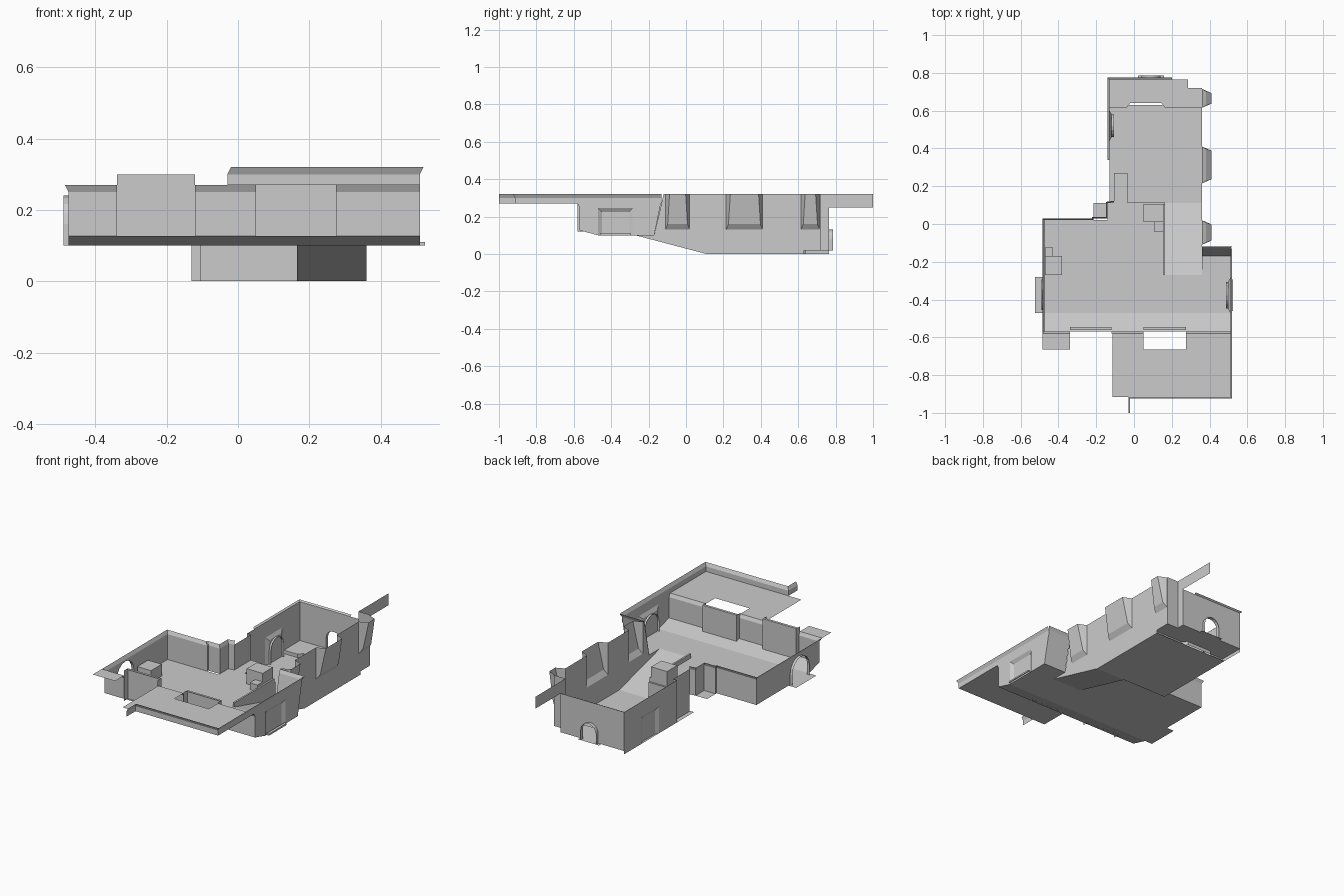
import bpy, bmesh, math
from mathutils import Vector

cube = bpy.data.objects.get("Cube")
if cube:
    bpy.data.objects.remove(cube, do_unlink=True)

stone = bpy.data.materials.new("plain grey")
stone.use_nodes = True
grey = (0.6, 0.6, 0.6, 1)
stone.diffuse_color = grey
stone.node_tree.nodes["Principled BSDF"].inputs["Base Color"].default_value = grey


def sheet(name, polygons):
    """Thin flat-faced surface made of any number of polygons."""
    bm = bmesh.new()
    for poly in polygons:
        bm.faces.new([bm.verts.new(p) for p in poly])
    bmesh.ops.remove_doubles(bm, verts=bm.verts, dist=0.0005)
    mesh = bpy.data.meshes.new(name)
    bm.to_mesh(mesh)
    bm.free()
    mesh.materials.append(stone)
    ob = bpy.data.objects.new(name, mesh)
    bpy.context.collection.objects.link(ob)
    return ob


def at_x(x, pts):
    return [(x, u, v) for u, v in pts]


def at_y(y, pts):
    return [(u, y, v) for u, v in pts]


def at_z(z, pts):
    return [(u, v, z) for u, v in pts]


def rect(a, b, c, d):
    return [(a, c), (b, c), (b, d), (a, d)]


def bridge(a, b):
    """Quads between two open point rows."""
    return [(a[i], a[i + 1], b[i + 1], b[i]) for i in range(len(a) - 1)]


def wall(name, path, levels):
    """Wall along a plan path; levels are (offset to the right, height)."""
    pts = [Vector(p) for p in path]
    normals = []
    for a, b in zip(pts, pts[1:]):
        d = (b - a).normalized()
        normals.append(Vector((d.y, -d.x)))
    rows = []
    for off, z in levels:
        row = []
        for i, p in enumerate(pts):
            n, m = normals[max(i - 1, 0)], normals[min(i, len(normals) - 1)]
            q = p + (n + m) * off / (1 + n.dot(m))
            row.append((q.x, q.y, z))
        rows.append(row)
    return sheet(name, [f for a, b in zip(rows, rows[1:]) for f in bridge(a, b)])


def block(name, x0, x1, y0, y1, z0, z1):
    base = rect(x0, x1, y0, y1)
    lo, hi = at_z(z0, base), at_z(z1, base)
    return sheet(name, bridge(lo + lo[:1], hi + hi[:1]) + [hi])


def arch(centre, width, z, height):
    """Outline of a round-topped opening from one foot to the other."""
    r = width / 2
    spring = z + height - r
    top = [(centre - r * math.cos(math.pi * i / 8), spring + r * math.sin(math.pi * i / 8))
           for i in range(9)]
    return [(centre - r, z)] + top + [(centre + r, z)]


def recess(name, x_out, x_in, y0, y1, z0, z1):
    """Tapered doorway recess, with a round arch standing around its back."""
    t = 0.02
    outer = at_x(x_out, [(y0, z0), (y0, z1), (y1, z1), (y1, z0)])
    inner = at_x(x_in, [(y0 + t, z0), (y0 + t, z1 - t), (y1 - t, z1 - t), (y1 - t, z0)])
    sheet(name, bridge(outer, inner) + [inner])
    ring = arch((y0 + y1) / 2, (y1 - y0) * 0.75, z0, z1 - z0 - t)
    d = 0.012 if x_out < x_in else -0.012
    sheet(name + "_arch", bridge(at_x(x_in, ring), at_x(x_in + d, ring)))


# Floors
sheet("main_floor", [at_z(0.10, [
    (-.475, -.47), (.51, -.47), (.51, -.17), (.36, -.17), (.36, -.27), (.165, -.27),
    (.165, .115), (-.105, .115), (-.14, .11), (-.14, .02), (-.475, .02)])])
sheet("sloped_floor_edge", [[(-.475, -.57, .127), (.51, -.57, .127), (.51, -.47, .1), (-.475, -.47, .1)]])
sheet("ramp", [[(.165, -.27, .1), (.36, -.27, .1), (.36, .11, 0), (.165, .11, 0)]])
sheet("ramp_side", [at_x(.165, [(-.27, .1), (.115, .1), (.115, 0), (.11, 0)])])
sheet("lower_floor", [at_z(0, rect(-.13, .36, .11, .63))])
sheet("ledge_front", [at_y(.115, rect(-.105, .165, 0, .1))])
block("side_ledge", -.105, -.035, .115, .27, 0, .1)

# Raised platform with a chamfered notch
edge = [(-.13, .615), (-.04, .615), (-.02, .64), (.145, .64), (.165, .615), (.36, .615)]
sheet("platform", [at_z(.02, edge + [(.36, .72), (.285, .72), (.285, .765), (-.13, .765)]),
                   *bridge(at_z(0, edge), at_z(.02, edge))])

# Main room walls with flared coping
sheet("left_wall", [at_x(-.475, [(-.57, .127), (-.47, .1)] + arch(-.375, .16, .1, .14)
                         + [(.02, .1), (.02, .25), (-.57, .25)])])
ring = arch(-.375, .16, .1, .14)
sheet("left_arch_reveal", bridge(at_x(-.475, ring), at_x(-.49, ring)))
sheet("left_threshold", [at_z(.1, rect(-.525, -.475, -.47, -.28))])
wall("main_back_wall", [(-.215, .02), (-.475, .02)], [(0, .1), (0, .25)])
wall("left_coping", [(-.215, .02), (-.475, .02), (-.475, -.57), (-.34, -.57)], [(0, .25), (.01, .27)])
wall("corner_wall", [(-.105, .115), (-.14, .11), (-.14, .03), (-.215, .03), (-.215, .02)],
     [(0, .1), (0, .25), (.008, .27)])
sheet("corner_threshold", [at_z(.1, rect(-.215, -.14, .03, .11))])

# Front wall between two inset bays
for i, (a, b) in enumerate([(-.475, -.34), (-.12, .05), (.275, .51)]):
    wall(f"front_wall_{i + 1}", [(a, -.57), (b, -.57)], [(0, .127), (0, .25), (.01, .27)])
for name, a, b, top in [("left_bay", -.34, -.12, .30), ("right_bay", .05, .275, .275)]:
    wall(name, [(a, -.58), (a, -.545), (b, -.545), (b, -.58)], [(0, .12), (0, top)])
    sheet(name + "_cap", [at_z(top, rect(a, b, -.56, -.545))])

# Outer deck and rim
sheet("left_deck", [at_z(.27, rect(-.485, -.34, -.665, -.58))])
sheet("right_deck", [at_z(.27, rect(*r)) for r in [
    (-.115, .05, -.665, -.58), (.275, .51, -.665, -.58), (-.115, .51, -.915, -.665)]])
wall("deck_rim", [(-.03, -1), (-.03, -.915), (.51, -.915), (.51, -.13)],
     [(0, .27), (0, .30), (.01, .32)])

# Right wall of the main room with its recess, and the leaning return
sheet("right_wall", [at_x(.51, [
    (-.57, .127), (-.47, .1), (-.47, .245), (-.285, .245), (-.285, .1), (-.17, .1),
    (-.135, .27), (-.58, .27), (-.57, .25)])])
recess("right_recess", .51, .498, -.47, -.285, .1, .245)
block("right_door_step", .51, .525, -.46, -.295, .1, .11)
sheet("return_wall", [[(.36, -.17, .1), (.51, -.17, .1), (.51, -.13, .30), (.36, -.13, .30)],
                      [(.36, -.13, .30), (.51, -.13, .30), (.52, -.12, .32), (.36, -.12, .32)]])

# Long right wall, notched for wedge-shaped window bays
bays = [(-.11, .02), (.215, .41), (.615, .715)]
outline = [(-.12, .32), (-.17, .1), (-.27, .1), (.11, 0), (.63, 0), (.63, .02), (.72, .02), (.72, .32)]
for a, b in reversed(bays):
    outline += [(b, .32), (b, .13), (a, .13), (a, .32)]
sheet("long_right_wall", [at_x(.36, outline)])
for i, (a, b) in enumerate(bays):
    foot_a, foot_b = (.36, a, .13), (.36, b, .13)
    mid_a, mid_b = (.38, a + .012, .16), (.38, b - .012, .16)
    top_a, top_b = (.41, a + .022, .32), (.41, b - .022, .32)
    sheet(f"window_bay_{i + 1}", [
        (foot_a, foot_b, mid_b, mid_a), (mid_a, mid_b, top_b, top_a),
        (foot_a, mid_a, top_a, (.36, a, .32)), (foot_b, mid_b, top_b, (.36, b, .32))])

# Back corner and the upper wing plate
wall("back_corner_wall", [(.36, .72), (.285, .72)], [(0, .02), (0, .32)])
sheet("wing_plate", [at_x(.285, [(.72, .02), (.765, .02), (.765, .25), (1, .25), (1, .32), (.72, .32)])])

# Back wall with an open arch
sheet("back_wall", [at_y(.765, [(-.13, .02)] + arch(.09, .1, .02, .11) + [(.285, .02), (.285, .25), (-.13, .25)])])
ring = arch(.09, .1, .02, .11)
wide = arch(.09, .14, .02, .13)
sheet("back_arch_frame", bridge(at_y(.765, ring), at_y(.785, ring)))
sheet("back_threshold", [at_z(.02, rect(.02, .16, .765, .785))])

# Lower left wall with its recess
sheet("lower_left_wall", [at_x(-.13, [
    (.27, 0), (.44, 0), (.44, .16), (.60, .16), (.60, 0), (.765, 0), (.765, .25), (.27, .25)])])
recess("lower_left_recess", -.13, -.118, .44, .60, 0, .16)
wall("passage_wall", [(-.13, .27), (-.105, .27), (-.105, .115)], [(0, 0), (0, .25)])
wall("lower_coping", [(.2, .765), (-.13, .765), (-.13, .34)], [(0, .25), (.01, .257)])

# Parapet and crates
block("ramp_parapet", .155, .165, -.27, .105, .1, .125)
block("large_crate", .05, .155, .01, .105, .1, .19)
block("small_crate", .105, .155, -.04, .01, .1, .14)
block("left_large_crate", -.47, -.38, -.27, -.17, .1, .17)
block("left_small_crate", -.47, -.43, -.17, -.125, .1, .14)
